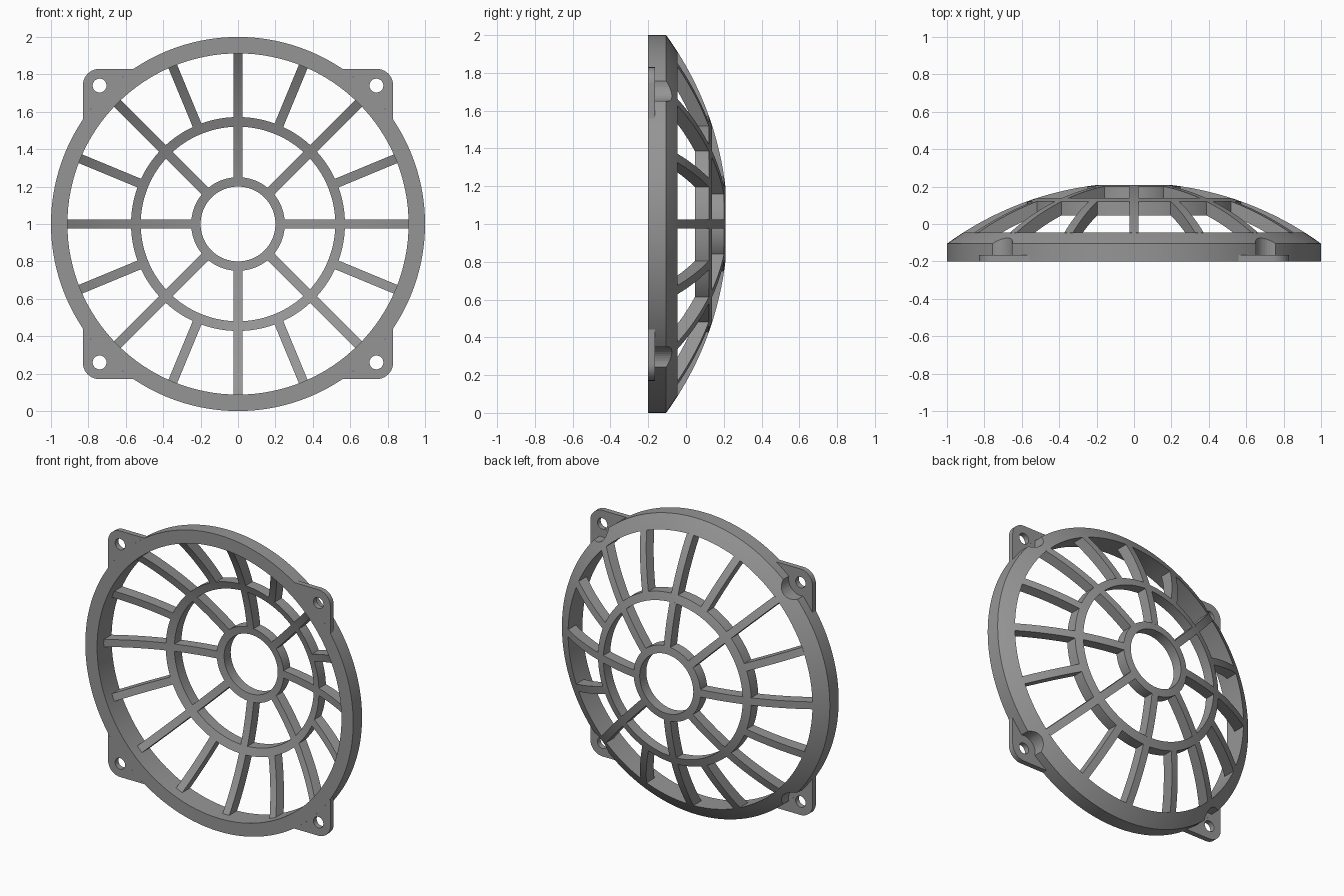
import bpy, bmesh, math
from mathutils import Matrix, Vector

if "Cube" in bpy.data.objects:
    bpy.data.objects.remove(bpy.data.objects["Cube"])

CENTRE = Vector((0, 0, 1))
BACK, TAB_TOP = -0.2, -0.165      # mounting face and tab thickness
SEG = 128

grey = bpy.data.materials.new("plain grey")
grey.diffuse_color = (0.3, 0.3, 0.3, 1)
grey.use_nodes = True
grey.node_tree.nodes["Principled BSDF"].inputs["Base Color"].default_value = grey.diffuse_color


def dome(r, radius=1.7):
    """Height along y of the spherical dome at distance r from the axis."""
    return math.sqrt(radius * radius - r * r) - 1.48


def inner(r):
    return dome(r, 1.63)


def section(r0, r1, under, n):
    """Closed (r, y) outline between the dome and the underside."""
    rs = [r0 + (r1 - r0) * i / n for i in range(n + 1)]
    return [(r, dome(r)) for r in rs] + [(r, under(r)) for r in reversed(rs)]


def finish(name, bm, smooth=True):
    bmesh.ops.recalc_face_normals(bm, faces=bm.faces)
    me = bpy.data.meshes.new(name)
    bm.to_mesh(me)
    bm.free()
    ob = bpy.data.objects.new(name, me)
    bpy.context.collection.objects.link(ob)
    me.materials.append(grey)
    if smooth:
        shade(ob)
    return ob


def shade(ob):
    bpy.ops.object.select_all(action='DESELECT')
    ob.select_set(True)
    bpy.context.view_layer.objects.active = ob
    bpy.ops.object.shade_smooth_by_angle(angle=math.radians(25))


def lathe(name, outline):
    """Revolve an (r, y) outline around the y axis."""
    bm = bmesh.new()
    loops = []
    for i in range(SEG):
        a = 2 * math.pi * i / SEG
        loops.append([bm.verts.new((r * math.cos(a), y, 1 + r * math.sin(a))) for r, y in outline])
    n = len(outline)
    for i in range(SEG):
        p, q = loops[i], loops[(i + 1) % SEG]
        for j in range(n):
            k = (j + 1) % n
            bm.faces.new((p[j], p[k], q[k], q[j]))
    return finish(name, bm)


def prism(bm, points, offset):
    """Extrude a planar outline by an offset vector."""
    face = bm.faces.new([bm.verts.new(p) for p in points])
    new = bmesh.ops.extrude_face_region(bm, geom=[face])['geom']
    bmesh.ops.translate(bm, vec=offset, verts=[v for v in new if isinstance(v, bmesh.types.BMVert)])


def cut(ob, cutter):
    mod = ob.modifiers.new("cut", 'BOOLEAN')
    mod.operation, mod.solver, mod.object = 'DIFFERENCE', 'EXACT', cutter
    bpy.context.view_layer.objects.active = ob
    bpy.ops.object.modifier_apply(modifier=mod.name)
    bpy.data.objects.remove(cutter)
    shade(ob)


def corner_cylinders(name, radius, y0, y1):
    """Four cylinders along y on the screw positions."""
    bm = bmesh.new()
    for sx in (-1, 1):
        for sz in (-1, 1):
            pts = [(sx * 0.74 + radius * math.cos(t), y0, 1 + sz * 0.74 + radius * math.sin(t))
                   for t in (2 * math.pi * i / 40 for i in range(40))]
            prism(bm, pts, (0, y1 - y0, 0))
    ob = finish(name, bm, False)
    ob.hide_render = True
    return ob


# Concentric rings
rim = lathe("outer_rim", section(0.912, 1.0, lambda r: BACK, 4))
lathe("middle_ring", section(0.52, 0.572, inner, 2))
lathe("hub_ring", section(0.2, 0.25, inner, 2))

# Screw-head clearance scooped out of the rim
cut(rim, corner_cylinders("clearance_cutter", 0.09, TAB_TOP, 0.3))

# Curved ribs: eight inside the middle ring, sixteen outside
def ribs(name, r0, r1, count):
    bm = bmesh.new()
    for i in range(count):
        m = Matrix.Translation(CENTRE) @ Matrix.Rotation(2 * math.pi * i / count, 4, 'Y')
        pts = [m @ Vector((r, y, -0.025)) for r, y in section(r0, r1, inner, 10)]
        prism(bm, pts, m.to_3x3() @ Vector((0, 0, 0.05)))
    finish(name, bm)

ribs("inner_ribs", 0.248, 0.523, 8)
ribs("outer_ribs", 0.569, 0.914, 16)

# Corner mounting tabs with rounded corners
bm = bmesh.new()
a0 = math.acos(0.83)
arc = [a0 + (math.pi / 2 - 2 * a0) * i / 10 for i in range(11)]
round_corner = [math.pi / 2 * i / 10 for i in range(11)]
outline = [(0.74 + 0.09 * math.cos(t), 0.74 + 0.09 * math.sin(t)) for t in round_corner]
outline += [(math.cos(t), math.sin(t)) for t in reversed(arc)]
for sx in (-1, 1):
    for sz in (-1, 1):
        prism(bm, [(sx * x, BACK, 1 + sz * z) for x, z in outline], (0, TAB_TOP - BACK, 0))
tabs = finish("mounting_tabs", bm)
cut(tabs, corner_cylinders("screw_hole_cutter", 0.037, BACK - 0.1, 0.0))
